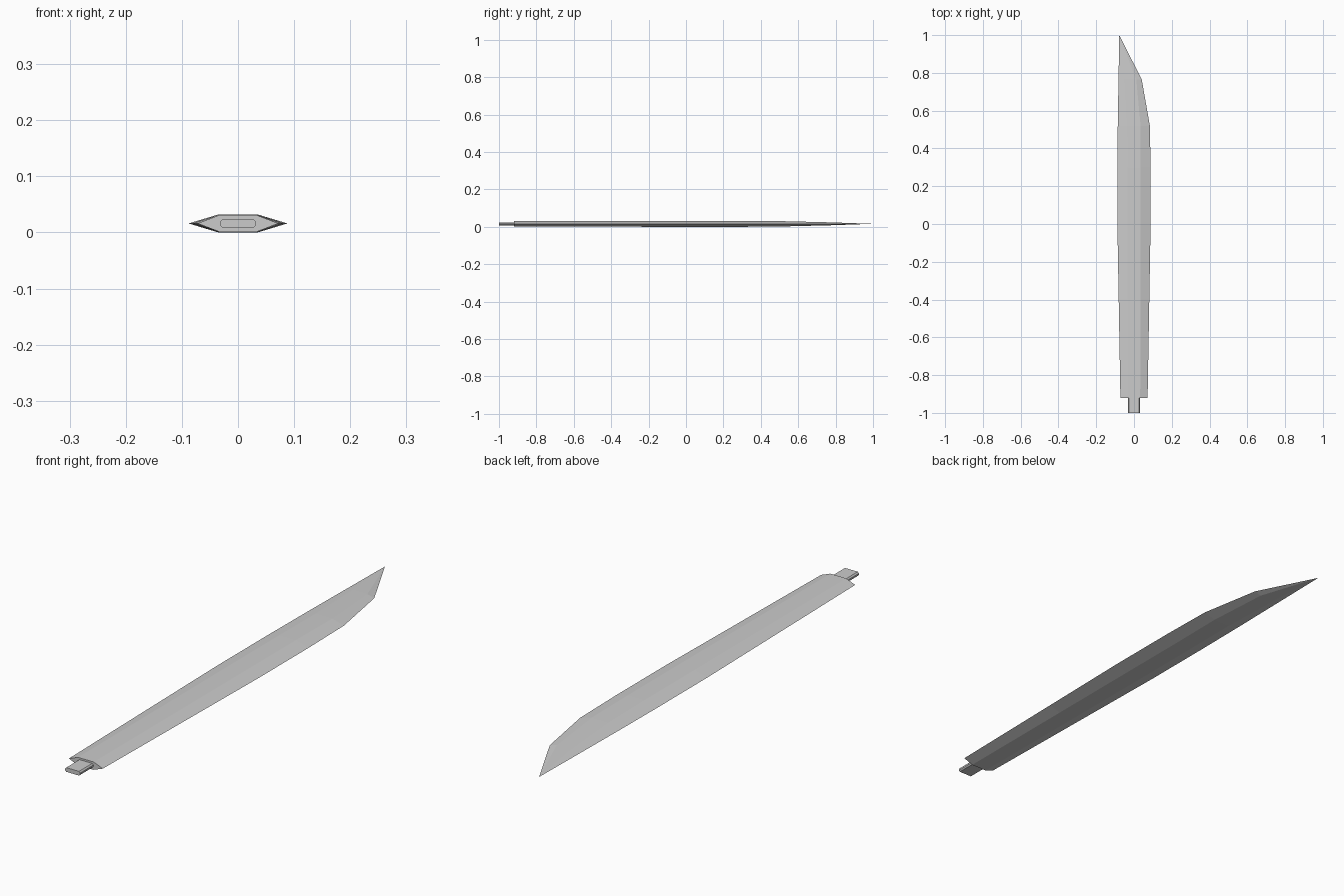
import bpy, bmesh

if "Cube" in bpy.data.objects:
    bpy.data.objects.remove(bpy.data.objects["Cube"])

steel = bpy.data.materials.new("light_grey_steel")
steel.diffuse_color = (0.6, 0.6, 0.6, 1)
steel.use_nodes = True
steel.node_tree.nodes["Principled BSDF"].inputs["Base Color"].default_value = steel.diffuse_color

MID = 0.016  # height of the cutting edges


def loft(name, rings, tip=None):
    """Skin a list of equal-length point rings, closing with a cap or a point."""
    bm = bmesh.new()
    loops = [[bm.verts.new(p) for p in ring] for ring in rings]
    n = len(loops[0])
    for a, b in zip(loops, loops[1:]):
        for i in range(n):
            j = (i + 1) % n
            bm.faces.new((a[i], a[j], b[j], b[i]))
    bm.faces.new(loops[0])
    if tip:
        t = bm.verts.new(tip)
        for i in range(n):
            bm.faces.new((loops[-1][i], loops[-1][(i + 1) % n], t))
    else:
        bm.faces.new(loops[-1])
    bmesh.ops.recalc_face_normals(bm, faces=bm.faces)
    mesh = bpy.data.meshes.new(name)
    bm.to_mesh(mesh)
    bm.free()
    mesh.materials.append(steel)
    obj = bpy.data.objects.new(name, mesh)
    bpy.context.collection.objects.link(obj)
    return obj


def blade_ring(y, left, ridge_l, ridge_r, right, h):
    """Flattened hexagon: two sharp edges and a flat top and bottom."""
    return [(left, y, MID), (ridge_l, y, MID + h), (ridge_r, y, MID + h),
            (right, y, MID), (ridge_r, y, MID - h), (ridge_l, y, MID - h)]


# Blade: slightly swelling body with a slanted point
loft("blade", [
    blade_ring(-0.92, -0.072, -0.033, 0.033, 0.072, 0.015),
    blade_ring(-0.40, -0.081, -0.034, 0.034, 0.081, 0.0155),
    blade_ring(0.00, -0.088, -0.035, 0.035, 0.088, 0.016),
    blade_ring(0.30, -0.088, -0.035, 0.035, 0.088, 0.016),
    blade_ring(0.52, -0.086, -0.036, 0.035, 0.084, 0.014),
    blade_ring(0.765, -0.082, -0.05, 0.012, 0.041, 0.008),
], tip=(-0.078, 1.0, MID))

# Tang: small bar with chamfered corners
W, H, C = 0.032, 0.008, 0.005
octagon = [(-W, -H + C), (-W, H - C), (-W + C, H), (W - C, H),
           (W, H - C), (W, -H + C), (W - C, -H), (-W + C, -H)]
loft("tang", [[(x, y, MID + z) for x, z in octagon] for y in (-1.0, -0.90)])
